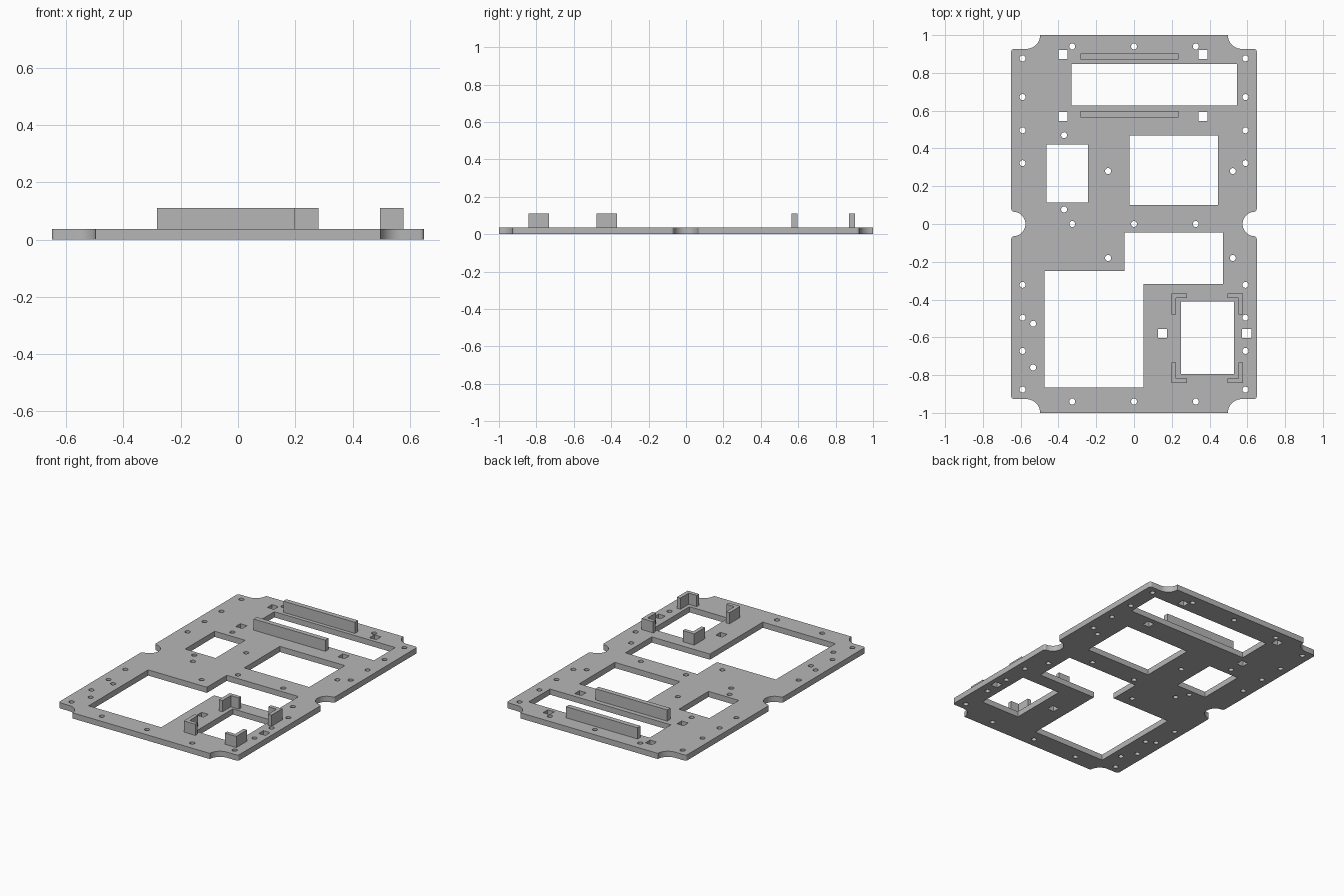
import bpy, bmesh
from math import cos, sin, radians, pi

cube = bpy.data.objects.get("Cube")
if cube:
    bpy.data.objects.remove(cube, do_unlink=True)

PLATE_TOP, WALL_TOP = 0.037, 0.11

grey = bpy.data.materials.new("plain grey")
grey.use_nodes = True
colour = (0.47, 0.47, 0.47, 1)
grey.diffuse_color = colour
grey.node_tree.nodes["Principled BSDF"].inputs["Base Color"].default_value = colour


def arc(cx, cy, r, start, end, n):
    angles = [radians(start + (end - start) * i / n) for i in range(n + 1)]
    return [(cx + r * cos(a), cy + r * sin(a)) for a in angles]


def rect(x0, x1, y0, y1):
    return [(x0, y0), (x1, y0), (x1, y1), (x0, y1)]


def circle(x, y, r=0.016, n=20):
    return [(x + r * cos(2 * pi * i / n), y + r * sin(2 * pi * i / n)) for i in range(n)]


def extrude_profile(name, loops, z0, z1):
    """Filled outline (first loop) with holes (other loops), extruded from z0 to z1."""
    curve = bpy.data.curves.new(name + "_profile", "CURVE")
    curve.dimensions = "2D"
    curve.fill_mode = "BOTH"
    curve.extrude = (z1 - z0) / 2
    for loop in loops:
        spline = curve.splines.new("POLY")
        spline.points.add(len(loop) - 1)
        for point, (x, y) in zip(spline.points, loop):
            point.co = (x, y, 0, 1)
        spline.use_cyclic_u = True
    helper = bpy.data.objects.new(name + "_profile", curve)
    bpy.context.collection.objects.link(helper)
    graph = bpy.context.evaluated_depsgraph_get()
    mesh = bpy.data.meshes.new_from_object(helper.evaluated_get(graph))
    bpy.data.objects.remove(helper, do_unlink=True)

    bm = bmesh.new()
    bm.from_mesh(mesh)
    bmesh.ops.remove_doubles(bm, verts=bm.verts, dist=0.0001)
    bmesh.ops.translate(bm, verts=bm.verts, vec=(0, 0, (z0 + z1) / 2))
    bmesh.ops.recalc_face_normals(bm, faces=bm.faces)
    bm.to_mesh(mesh)
    bm.free()
    mesh.name = name
    mesh.materials.clear()
    mesh.materials.append(grey)
    obj = bpy.data.objects.new(name, mesh)
    bpy.context.collection.objects.link(obj)
    bpy.ops.object.select_all(action="DESELECT")
    obj.select_set(True)
    bpy.context.view_layer.objects.active = obj
    bpy.ops.object.shade_smooth_by_angle(angle=radians(35))
    return obj


# Plate outline: one quarter with side notch and corner notch, mirrored twice
quarter = (arc(0.64, 0, 0.065, 180, 90, 10) + arc(0.635, 0.08, 0.015, -90, 0, 4)
           + arc(0.635, 0.912, 0.015, 0, 90, 4) + arc(0.57, 1, 0.073, -90, -180, 10))
half = quarter + [(-x, y) for x, y in reversed(quarter)]
outline = half + [(-x, -y) for x, y in half[1:-1]]
outline.insert(len(half), (-0.575, 0)) if half[-1][1] > 0.001 else None

# Large openings
openings = [
    rect(-0.33, 0.545, 0.627, 0.847),
    rect(-0.463, -0.243, 0.115, 0.42),
    rect(-0.025, 0.445, 0.1, 0.468),
    rect(0.25, 0.53, -0.793, -0.41),
    [(-0.05, -0.045), (0.47, -0.045), (0.47, -0.318), (0.05, -0.318),
     (0.05, -0.865), (-0.475, -0.865), (-0.475, -0.25), (-0.05, -0.25)],
]

# Small square slots
slots = [(x, y) for x in (-0.375, 0.365) for y in (0.897, 0.57)]
slots += [(0.15, -0.58), (0.597, -0.58)]
s = 0.024
openings += [rect(x - s, x + s, y - s, y + s) for x, y in slots]

# Round screw holes: side columns, three rows, and loose ones
holes = [(x, k * y) for x in (-0.59, 0.59) for k in (-1, 1)
         for y in (0.877, 0.672, 0.496, 0.322)]
holes += [(x, y) for x in (-0.327, 0, 0.327) for y in (-0.94, 0, 0.94)]
holes += [(x, y) for x in (-0.137, 0.523) for y in (-0.18, 0.28)]
holes += [(-0.37, 0.47), (-0.37, 0.077), (-0.534, -0.528), (-0.534, -0.76)]
openings += [circle(x, y) for x, y in holes]

extrude_profile("base_plate", [outline] + openings, 0, PLATE_TOP)

# Two long walls beside the rear opening
for name, y in (("rear_wall", 0.887), ("inner_wall", 0.581)):
    extrude_profile(name, [rect(-0.282, 0.236, y - 0.016, y + 0.016)], PLATE_TOP, WALL_TOP)

# Four L-shaped corner brackets round the front opening
w, d, t = 0.083, 0.111, 0.025
ell = [(0, 0), (w, 0), (w, t), (t, t), (t, d), (0, d)]
for side, x, sx in (("right", 0.198, 1), ("left", 0.578, -1)):
    for end, y, sy in (("front", -0.843, 1), ("back", -0.368, -1)):
        loop = [(x + sx * px, y + sy * py) for px, py in ell]
        extrude_profile(f"{end}_{side}_bracket", [loop], PLATE_TOP, WALL_TOP)
